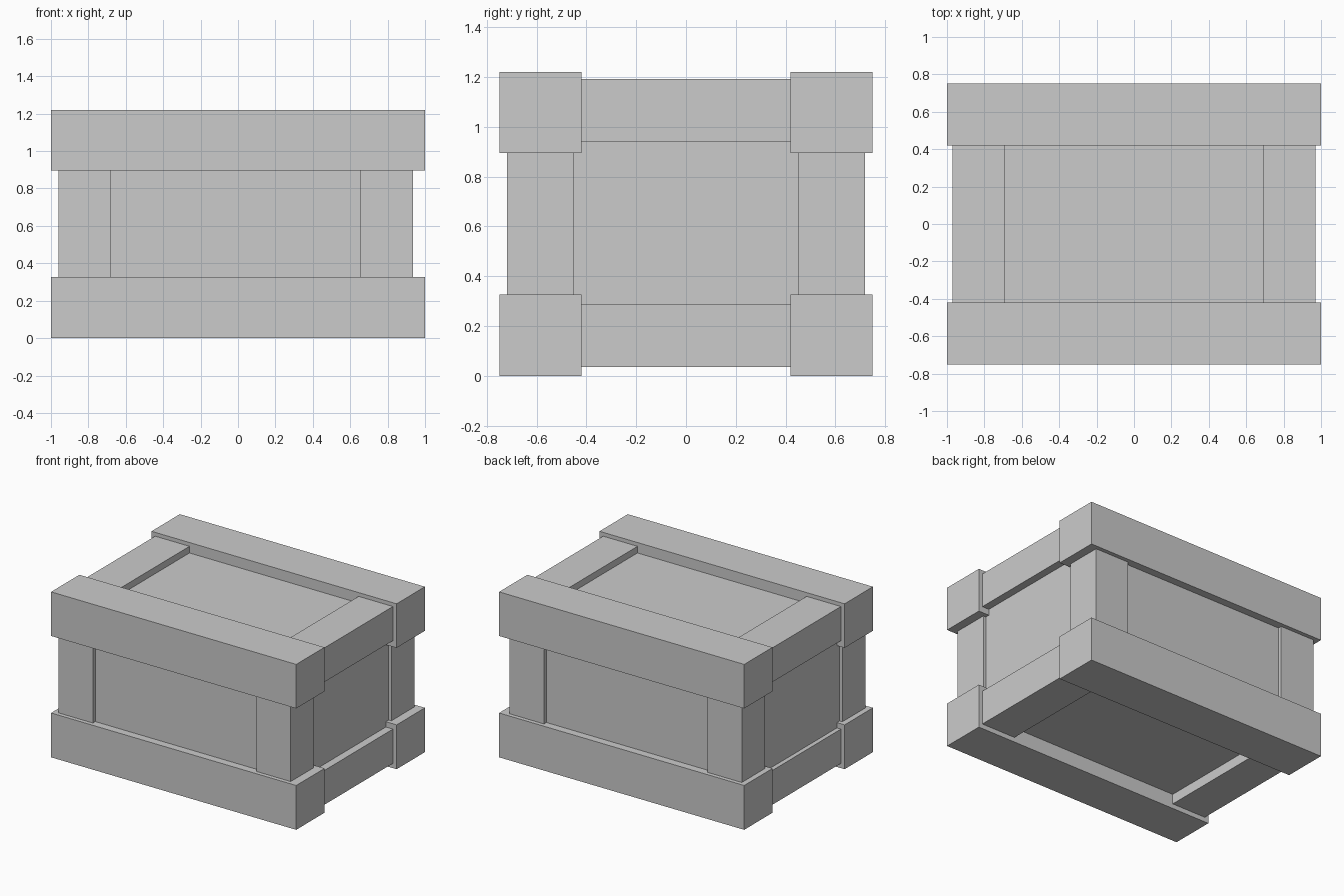
import bpy

if "Cube" in bpy.data.objects:
    bpy.data.objects.remove(bpy.data.objects["Cube"])


def box(name, x, y, z):
    """Axis-aligned box from (min, max) ranges."""
    bpy.ops.mesh.primitive_cube_add(
        size=1, location=[(a + b) / 2 for a, b in (x, y, z)])
    ob = bpy.context.object
    ob.name = name
    ob.scale = [b - a for a, b in (x, y, z)]
    bpy.ops.object.transform_apply(location=False, rotation=False, scale=True)
    return ob


def span(side, near, far, offset=0.0):
    """Range between two distances on the chosen side of the centre."""
    return sorted((side * near + offset, side * far + offset))


SHIFT = -0.0125  # the body and posts sit slightly off centre

# Recessed crate body
box("crate_body", (-0.925 + SHIFT, 0.925 + SHIFT), (-0.692, 0.692), (0.108, 1.143))

for sy, depth in ((-1, "front"), (1, "back")):
    # Long rails along x, bottom and top
    box(f"{depth}_bottom_rail", (-1, 1), span(sy, 0.42, 0.75), (0, 0.327))
    box(f"{depth}_top_rail", (-1, 1), span(sy, 0.42, 0.75), (0.895, 1.22))
    # Corner posts between the long rails
    for sx, side in ((-1, "left"), (1, "right")):
        box(f"{depth}_{side}_post", span(sx, 0.667, 0.947, SHIFT),
            span(sy, 0.452, 0.72), (0.327, 0.895))

# Short cross rails joining the long rails at each end
for sx, side in ((-1, "left"), (1, "right")):
    box(f"{side}_bottom_cross_rail", span(sx, 0.69, 0.97), (-0.42, 0.42), (0.035, 0.288))
    box(f"{side}_top_cross_rail", span(sx, 0.69, 0.97), (-0.42, 0.42), (0.94, 1.192))
